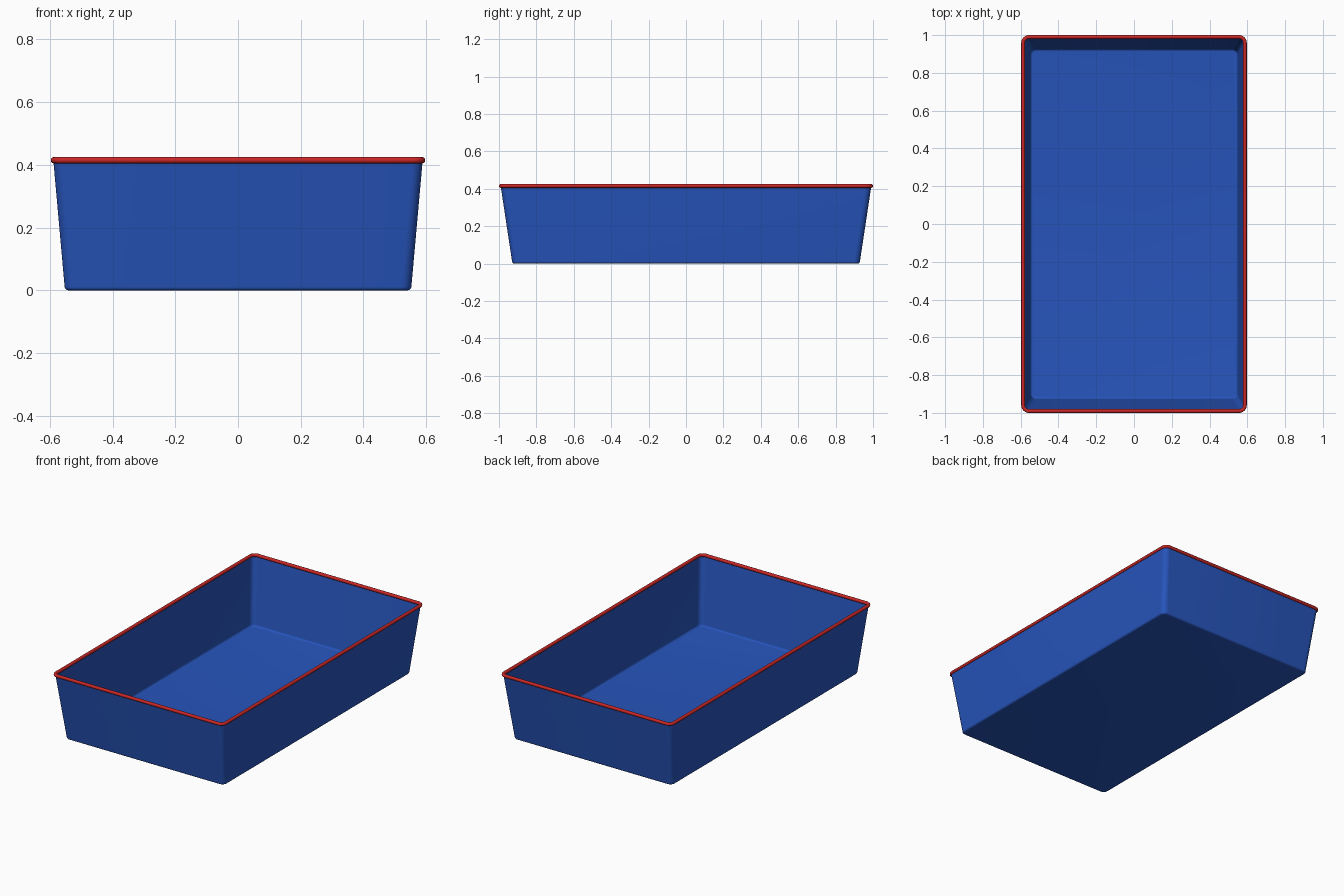
import bpy, bmesh, math

if "Cube" in bpy.data.objects:
    bpy.data.objects.remove(bpy.data.objects["Cube"])


def material(name, color):
    m = bpy.data.materials.new(name)
    m.diffuse_color = color
    m.use_nodes = True
    m.node_tree.nodes["Principled BSDF"].inputs["Base Color"].default_value = m.diffuse_color
    return m


def rounded_rect(hx, hy, r, z, steps=8):
    # Outline of a rectangle with rounded corners, counter-clockwise
    pts = []
    for i, (sx, sy) in enumerate([(1, 1), (-1, 1), (-1, -1), (1, -1)]):
        for k in range(steps + 1):
            a = math.pi / 2 * (i + k / steps)
            pts.append((sx * (hx - r) + r * math.cos(a),
                        sy * (hy - r) + r * math.sin(a), z))
    return pts


def loft(name, rings, mat, closed=False, cap_start=False, cap_end=False):
    bm = bmesh.new()
    loops = [[bm.verts.new(p) for p in ring] for ring in rings]
    pairs = list(zip(loops, loops[1:]))
    if closed:
        pairs.append((loops[-1], loops[0]))
    for lo, hi in pairs:
        n = len(lo)
        for i in range(n):
            j = (i + 1) % n
            bm.faces.new((lo[i], lo[j], hi[j], hi[i]))
    if cap_start:
        bm.faces.new(loops[0][::-1])
    if cap_end:
        bm.faces.new(loops[-1])
    bmesh.ops.recalc_face_normals(bm, faces=bm.faces)
    me = bpy.data.meshes.new(name)
    bm.to_mesh(me)
    bm.free()
    ob = bpy.data.objects.new(name, me)
    bpy.context.collection.objects.link(ob)
    me.materials.append(mat)
    bpy.ops.object.select_all(action='DESELECT')
    ob.select_set(True)
    bpy.context.view_layer.objects.active = ob
    bpy.ops.object.shade_smooth_by_angle(angle=math.radians(35))
    return ob


blue = material("blue", (0.02, 0.09, 0.50, 1))
red = material("red", (0.60, 0.02, 0.02, 1))

# Tray: thin flared shell with a softly rounded bottom edge
TOP = 0.415
FILLET = 0.012


def shell_side(t):
    rings = []
    for k in range(6):
        a = math.pi / 2 * k / 5
        d = FILLET * (1 - math.sin(a)) + t
        rings.append(rounded_rect(0.553 - d, 0.930 - d, 0.033 - d,
                                  t + FILLET * (1 - math.cos(a))))
    rings.append(rounded_rect(0.589 - t, 0.991 - t, 0.033 - t, TOP))
    return rings


loft("tray_body", shell_side(0) + shell_side(0.004)[::-1], blue,
     cap_start=True, cap_end=True)

# Rim: round bead following the top edge
R = 0.01
rim = []
for k in range(12):
    a = 2 * math.pi * k / 12
    d = R * math.cos(a)
    rim.append(rounded_rect(0.587 + d, 0.990 + d, 0.031 + d,
                            TOP + R * math.sin(a)))
loft("rim", rim, red, closed=True)
